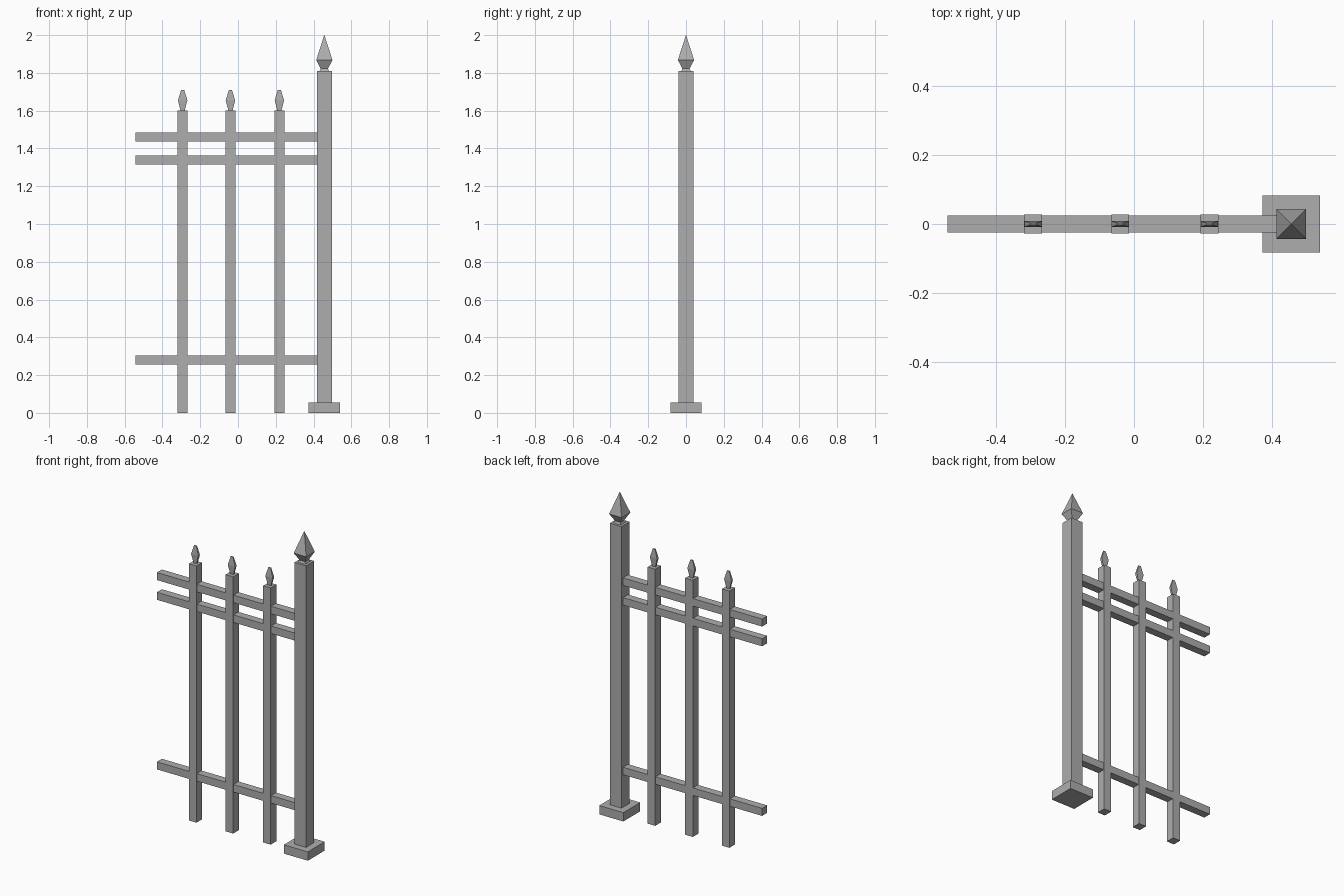
import bpy
import math

if "Cube" in bpy.data.objects:
    bpy.data.objects.remove(bpy.data.objects["Cube"])

# One grey metal for everything
grey = (0.42, 0.42, 0.42, 1)
metal = bpy.data.materials.new("grey_metal")
metal.use_nodes = True
metal.diffuse_color = grey
metal.node_tree.nodes["Principled BSDF"].inputs["Base Color"].default_value = grey


def stack(name, x, rings):
    """Square-section solid through (z, half width, half depth) rings."""
    verts, faces = [], []
    for z, w, d in rings:
        verts += [(-w, -d, z), (w, -d, z), (w, d, z), (-w, d, z)]
    for r in range(len(rings) - 1):
        for i in range(4):
            j = (i + 1) % 4
            a = 4 * r
            faces.append((a + i, a + j, a + 4 + j, a + 4 + i))
    last = len(verts) - 4
    faces += [(3, 2, 1, 0), (last, last + 1, last + 2, last + 3)]
    mesh = bpy.data.meshes.new(name)
    mesh.from_pydata(verts, [], faces)
    mesh.materials.append(metal)
    obj = bpy.data.objects.new(name, mesh)
    obj.location.x = x
    bpy.context.collection.objects.link(obj)
    return obj


def box(name, x, w, d, z0, z1):
    return stack(name, x, [(z0, w, d), (z1, w, d)])


# Main post with foot and pointed finial
post_x = 0.457
box("post_foot", post_x, 0.083, 0.083, 0, 0.055)
box("post", post_x, 0.04, 0.04, 0.055, 1.81)
stack("post_finial", post_x, [(1.81, 0.025, 0.025), (1.822, 0.019, 0.019),
                              (1.868, 0.043, 0.043), (2.0, 0.0005, 0.0005)])

# Horizontal rails, running from the free end into the post
rail_end = -0.542
rail_stop = post_x - 0.035
for name, z in (("lower_rail", 0.281), ("middle_rail", 1.338), ("upper_rail", 1.461)):
    box(name, (rail_end + rail_stop) / 2, (rail_stop - rail_end) / 2, 0.0245,
        z - 0.0235, z + 0.0235)

# Pickets with thin spear tips
for name, x in (("right", -0.293), ("middle", -0.04), ("left", 0.219)):
    box(name + "_picket", x, 0.026, 0.0275, 0, 1.6)
    stack(name + "_picket_tip", x, [(1.6, 0.011, 0.004), (1.655, 0.025, 0.008),
                                    (1.71, 0.008, 0.003)])
